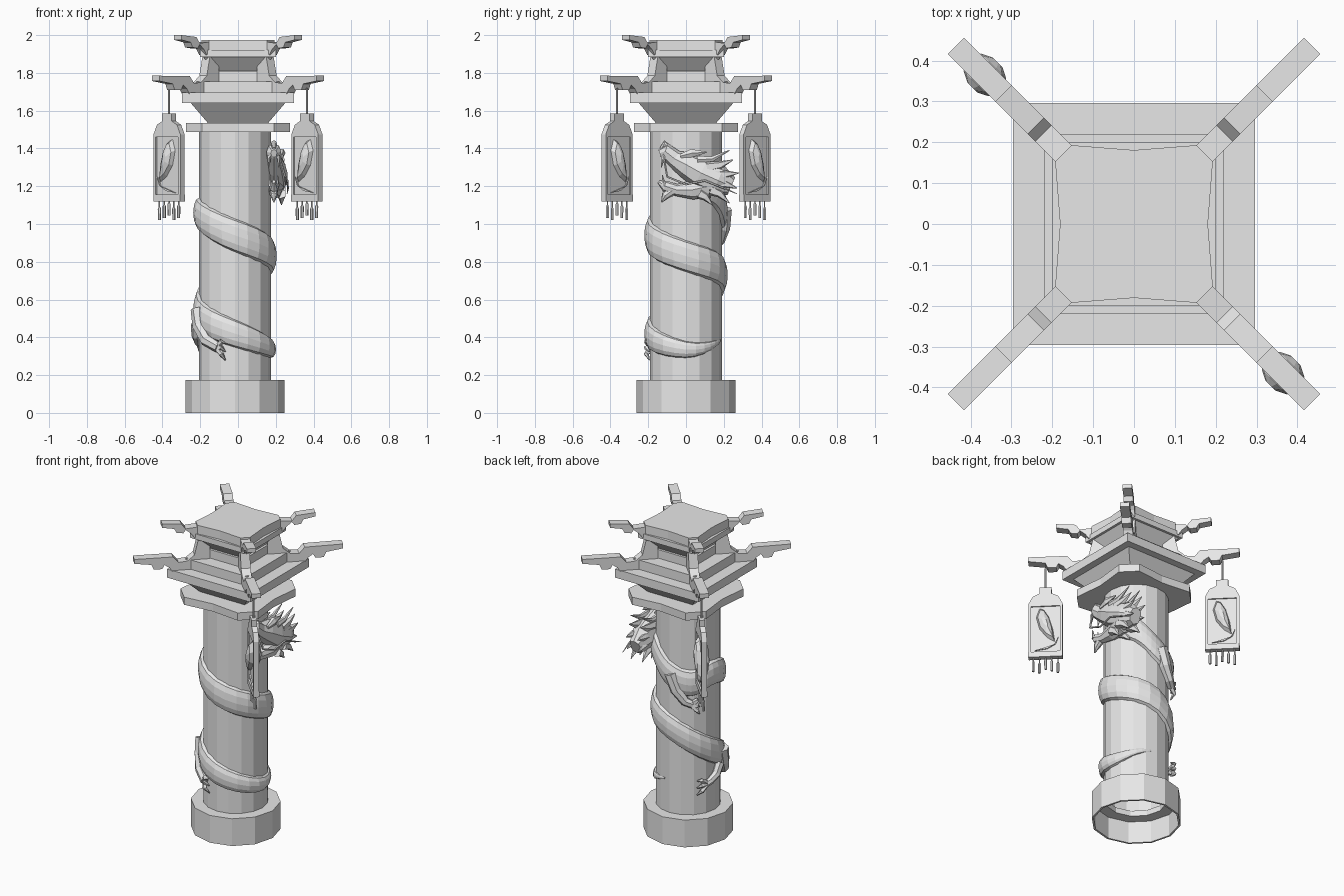
import bpy, bmesh, math
from mathutils import Vector, Matrix

cube = bpy.data.objects.get("Cube")
if cube:
    bpy.data.objects.remove(cube, do_unlink=True)

stone = bpy.data.materials.new("grey_stone")
stone.use_nodes = True
GREY = (0.8, 0.8, 0.8, 1)
stone.diffuse_color = GREY
stone.node_tree.nodes["Principled BSDF"].inputs["Base Color"].default_value = GREY

CX = -0.016       # column axis
SHAFT = 0.19      # column radius


def loft(name, rings, caps=True, closed=False):
    """Skin a list of equal-length point rings."""
    bm = bmesh.new()
    vr = [[bm.verts.new(p) for p in ring] for ring in rings]
    n = len(vr[0])
    pairs = list(zip(vr, vr[1:])) + ([(vr[-1], vr[0])] if closed else [])
    for a, b in pairs:
        for i in range(n):
            j = (i + 1) % n
            bm.faces.new((a[i], a[j], b[j], b[i]))
    if caps and not closed:
        bm.faces.new(vr[0])
        bm.faces.new(vr[-1])
    bmesh.ops.recalc_face_normals(bm, faces=bm.faces)
    mesh = bpy.data.meshes.new(name)
    bm.to_mesh(mesh)
    bm.free()
    mesh.materials.append(stone)
    ob = bpy.data.objects.new(name, mesh)
    bpy.context.scene.collection.objects.link(ob)
    return ob


def polar(deg, r, z):
    a = math.radians(deg)
    return Vector((CX + r * math.cos(a), r * math.sin(a), z))


def circle(r, z, sides):
    return [polar(360 * i / sides, r, z) for i in range(sides)]


def tube(name, pts, radii, sides=6, flat=1.0):
    """Tapered limb along a path."""
    pts = [Vector(p) for p in pts]
    rings = []
    for i, (p, r) in enumerate(zip(pts, radii)):
        t = pts[min(i + 1, len(pts) - 1)] - pts[max(i - 1, 0)]
        q = t.to_track_quat('Z', 'Y')
        rings.append([p + q @ Vector((r * flat * math.cos(k * math.tau / sides),
                                      r * math.sin(k * math.tau / sides), 0))
                      for k in range(sides)])
    return loft(name, rings)


def outline(half, z, chamfer=0, dent=0):
    """Square, or chamfered square with sides bowed inwards."""
    a = half - chamfer
    side = [(-a, -half), (0, dent - half), (a, -half)] if chamfer else [(-half, -half)]
    return [Matrix.Rotation(k * math.pi / 2, 3, 'Z') @ Vector((x, y, z))
            for k in range(4) for x, y in side]


def plate(name, z0, z1, h0, h1=None, **shape):
    return loft(name, [outline(h0, z0, **shape), outline(h1 or h0, z1, **shape)])


def slab(name, profile, half, place=Matrix()):
    """Extrude a (u, z) profile to both sides of its plane."""
    return loft(name, [[place @ Vector((u, s * half, z)) for u, z in profile] for s in (-1, 1)])


# Hollow base drum and column shaft
loft("base_drum", [circle(r, z, 12) for r, z in
     ((0.262, 0), (0.262, 0.175), (0.18, 0.175), (0.18, 0.14), (0.25, 0.14), (0.25, 0))],
     closed=True)
loft("column_shaft", [circle(SHAFT, z, 16) for z in (0.15, 1.5)], caps=False)

# Capital and the two stepped roofs
plate("capital_slab", 1.486, 1.535, 0.275, chamfer=0.085, dent=0.02)
plate("lower_flare", 1.535, 1.64, 0.16, 0.25)
plate("lower_roof_slab", 1.64, 1.695, 0.296)
plate("lower_roof_step", 1.695, 1.755, 0.22)
plate("lower_roof_upper_step", 1.755, 1.81, 0.135)
plate("upper_flare", 1.81, 1.885, 0.12, 0.185)
plate("upper_roof_slab", 1.885, 1.92, 0.2)
plate("top_plate", 1.92, 1.975, 0.193, chamfer=0.04, dent=0.012)

# Carved corner beams, u measured along one axis of the diagonal
LOWER = [(0.436, 1.785), (0.275, 1.783), (0.252, 1.745), (0.215, 1.75), (0.185, 1.785),
         (0.168, 1.89), (0.12, 1.89), (0.12, 1.68), (0.275, 1.685), (0.29, 1.715),
         (0.31, 1.735), (0.32, 1.71), (0.355, 1.71), (0.365, 1.742), (0.436, 1.757)]
UPPER = [(0.32, 2.0), (0.24, 1.99), (0.222, 1.957), (0.16, 1.965), (0.16, 1.91),
         (0.185, 1.895), (0.2, 1.925), (0.222, 1.95), (0.232, 1.93), (0.26, 1.935),
         (0.27, 1.962), (0.32, 1.975)]
for k in range(4):
    turn = Matrix.Rotation(math.radians(45 + 90 * k), 4, 'Z')
    for name, prof in (("lower_corner_beam", LOWER), ("upper_corner_beam", UPPER)):
        slab(name, [(u * math.sqrt(2), z) for u, z in prof], 0.028, turn)


# Hanging lantern panels on two opposite corners
def box(name, u0, u1, z0, z1, half, place):
    return slab(name, [(u0, z0), (u1, z0), (u1, z1), (u0, z1)], half, place)


CAP = [(0.1, 1.46), (0.1, 1.475), (0.075, 1.525), (0.035, 1.545), (0.035, 1.585)]
FISH = [(0.035, 1.45), (0.055, 1.39), (0.035, 1.31), (-0.01, 1.25), (-0.055, 1.22),
        (-0.045, 1.3), (-0.02, 1.39), (0.01, 1.44)]
TAIL = [(-0.075, 1.25), (-0.05, 1.2), (0.06, 1.165), (-0.01, 1.175), (-0.06, 1.205)]
for corner in (1, -1):
    place = (Matrix.Translation((0.365 * corner, -0.365 * corner, 0))
             @ Matrix.Rotation(math.radians(-45), 4, 'Z'))
    slab("lantern_cap", CAP + [(-u, z) for u, z in reversed(CAP)], 0.016, place)
    box("lantern_panel", -0.09, 0.09, 1.14, 1.47, 0.008, place)
    box("lantern_bottom_rail", -0.1, 0.1, 1.12, 1.155, 0.018, place)
    for s in (-1, 1):
        box("lantern_side_rail", s * 0.092 - 0.008, s * 0.092 + 0.008, 1.15, 1.465, 0.016, place)
        # fish relief bulging from each face
        loft("fish_relief", [[place @ Vector((0.0 + (u - 0.0) * f, s * d, 1.34 + (z - 1.34) * f))
                              for u, z in FISH]
                             for f, d in ((1, 0.006), (0.8, 0.03), (0.3, 0.044))])
        slab("fish_tail", TAIL, 0.016, place)
    tube("lantern_cord", [place @ Vector((0, 0, z)) for z in (1.58, 1.72)], [0.006, 0.006])
    for i in range(5):
        u = 0.036 * (i - 2)
        end = 1.02 + 0.012 * (i % 3)
        tube("lantern_tassel", [place @ Vector((u, 0, z)) for z in (1.125, end + 0.07, end + 0.06, end)],
             [0.004, 0.004, 0.009, 0.008])

# Serpent body: (angle, height, half width) keys winding down the column
KEYS = [Vector(k) for k in (
    (10, 1.23, 0.08), (50, 1.18, 0.085), (90, 1.07, 0.085), (130, 1.02, 0.085), (180, 1.06, 0.08),
    (270, 0.94, 0.09), (360, 0.83, 0.085), (450, 0.73, 0.085), (540, 0.55, 0.085),
    (630, 0.42, 0.075), (720, 0.335, 0.045), (780, 0.37, 0.015), (800, 0.385, 0.004))]


def spline(a, b, c, d, t):
    return 0.5 * (2 * b + (c - a) * t + (2 * a - 5 * b + 4 * c - d) * t * t
                  + (3 * b - a - 3 * c + d) * t ** 3)


body = []
for i in range(len(KEYS) - 1):
    a, d = KEYS[max(i - 1, 0)], KEYS[min(i + 2, len(KEYS) - 1)]
    for s in range(5):
        ang, z, h = spline(a, KEYS[i], KEYS[i + 1], d, s / 5)
        bulge = 0.036 * min(1, h / 0.05)
        ring = [polar(ang, SHAFT - 0.005 + bulge * math.sin(math.pi * k / 6) ** 0.8,
                      z + h * math.cos(math.pi * k / 6)) for k in range(7)]
        body.append(ring + [polar(ang, SHAFT - 0.03, z)])
loft("dragon_body", body)


# Legs with three-clawed feet clinging to the column
def leg(path, radii, step):
    tube("dragon_leg", [polar(a, 0.205, z) for a, z in path], radii, 7)
    a, z = path[-1]
    for dz in (-0.035, 0, 0.035):
        tube("dragon_claw", [polar(a - step * 0.3, 0.205, z), polar(a + step, 0.222, z + dz),
                             polar(a + step * 1.7, 0.2, z + dz * 1.3 - 0.02)],
             [0.018, 0.014, 0.003], 5)


leg([(198, 0.55), (205, 0.46), (222, 0.385), (245, 0.345)], [0.04, 0.04, 0.034, 0.028], 6)
leg([(188, 0.47), (178, 0.41), (164, 0.38), (155, 0.37)], [0.03, 0.026, 0.022, 0.022], -9)
leg([(95, 1.08), (105, 0.98), (120, 0.91), (132, 0.89)], [0.04, 0.036, 0.028, 0.024], 7)

# Dragon head on the left side of the column, jaws open to the front
HX = 0.19


def head_part(name, path, radii, x=HX, sides=8, flat=0.85):
    return tube(name, [(x, y, z) for y, z in path], radii, sides, flat)


head_part("dragon_skull", [(0.24, 1.2), (0.17, 1.23), (0.08, 1.27), (0.0, 1.315), (-0.06, 1.345),
                           (-0.11, 1.385), (-0.14, 1.375)],
          [0.05, 0.085, 0.085, 0.07, 0.048, 0.045, 0.02])
head_part("dragon_lower_jaw", [(0.12, 1.2), (0.03, 1.18), (-0.05, 1.18), (-0.11, 1.2), (-0.145, 1.225)],
          [0.065, 0.05, 0.032, 0.03, 0.01])
head_part("dragon_beard", [(-0.07, 1.18), (-0.11, 1.15), (-0.13, 1.115)], [0.028, 0.022, 0.003])
head_part("dragon_nose", [(-0.09, 1.4), (-0.115, 1.425), (-0.13, 1.4)], [0.02, 0.018, 0.012])
for s in (-1, 1):
    x = HX + 0.04 * s
    head_part("dragon_brow", [(-0.03, 1.36), (0.03, 1.375), (0.11, 1.38)], [0.012, 0.025, 0.003], x, 6)
    head_part("dragon_horn", [(0.06, 1.34), (0.14, 1.345), (0.23, 1.39)], [0.022, 0.016, 0.003], x, 6)
    head_part("dragon_fang", [(-0.12, 1.36), (-0.13, 1.3)], [0.013, 0.002], HX + 0.025 * s, 5)
    head_part("dragon_lower_fang", [(-0.115, 1.2), (-0.125, 1.26)], [0.012, 0.002], HX + 0.02 * s, 5)
    # swept-back mane
    for y, z, dy, dz in ((0.11, 1.3, 0.14, 0.04), (0.14, 1.26, 0.14, 0.01),
                         (0.15, 1.22, 0.12, -0.03), (0.13, 1.18, 0.1, -0.07),
                         (0.07, 1.16, 0.07, -0.06)):
        head_part("dragon_mane", [(y, z), (y + dy * 0.5, z + dz * 0.3), (y + dy, z + dz)],
                  [0.03, 0.022, 0.002], x, 5)
# trailing whisker on the outer cheek
tube("dragon_whisker", [(0.215, -0.12, 1.37), (0.25, -0.1, 1.25), (0.255, 0.0, 1.21),
                        (0.262, 0.1, 1.23), (0.265, 0.2, 1.19), (0.26, 0.27, 1.16)],
     [0.006, 0.006, 0.006, 0.006, 0.005, 0.002], 5)
